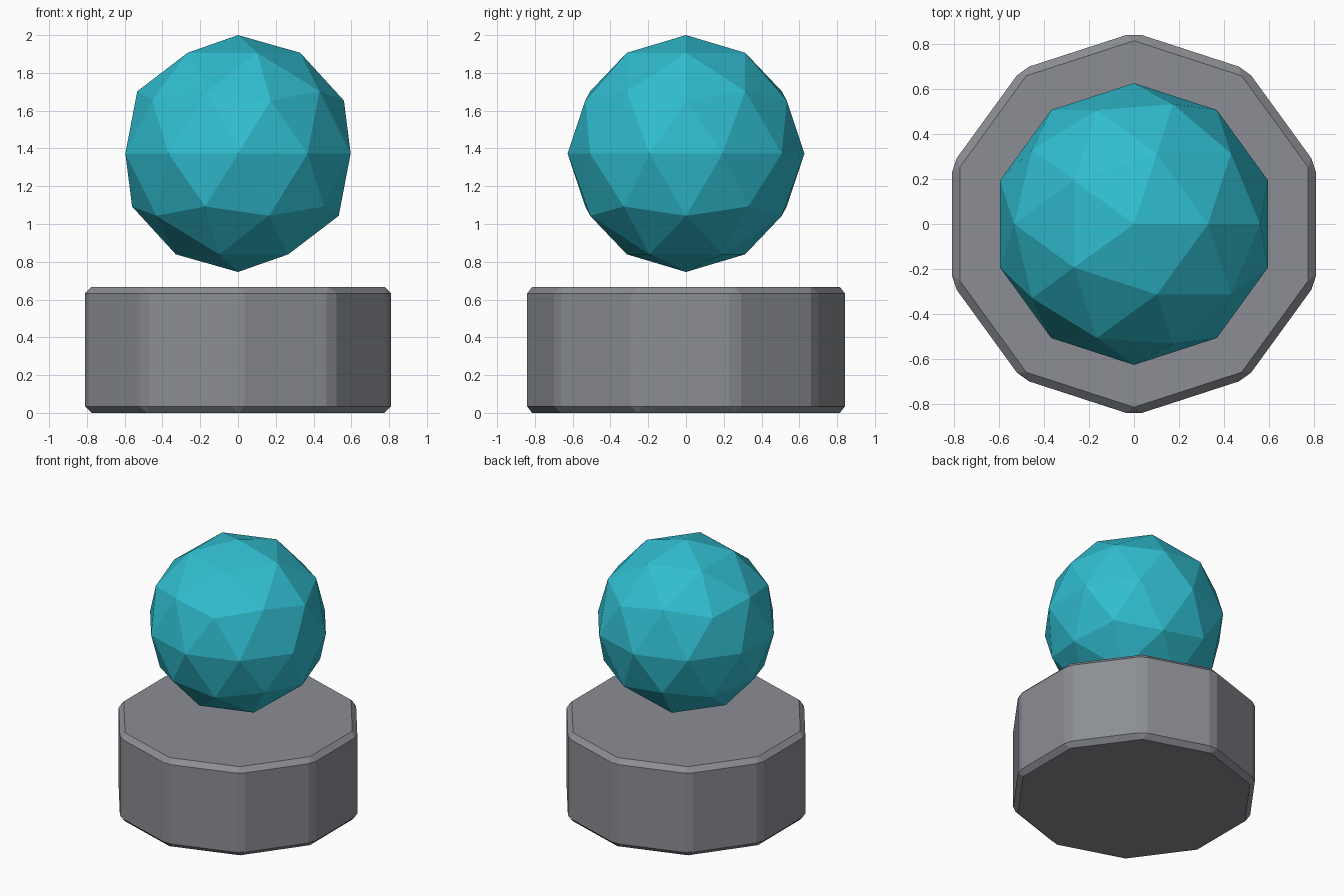
import bpy

if "Cube" in bpy.data.objects:
    bpy.data.objects.remove(bpy.data.objects["Cube"])


def paint(obj, name, color):
    mat = bpy.data.materials.new(name)
    mat.diffuse_color = (*color, 1)
    mat.use_nodes = True
    mat.node_tree.nodes["Principled BSDF"].inputs["Base Color"].default_value = mat.diffuse_color
    obj.data.materials.append(mat)


# Ten-sided base with chamfered edges
R, H = 0.852, 0.667
bpy.ops.mesh.primitive_cylinder_add(vertices=10, radius=R, depth=H, location=(0, 0, H / 2))
base = bpy.context.object
base.name = "base"
bevel = base.modifiers.new("chamfer", 'BEVEL')
bevel.width = 0.035
bevel.segments = 1
bevel.limit_method = 'ANGLE'
paint(base, "slate", (0.26, 0.27, 0.295))

# Faceted ball floating above the base
r = 0.627
bpy.ops.mesh.primitive_ico_sphere_add(subdivisions=2, radius=r, location=(0, 0, 2 - r))
ball = bpy.context.object
ball.name = "floating_ball"
paint(ball, "teal", (0.03, 0.51, 0.63))
